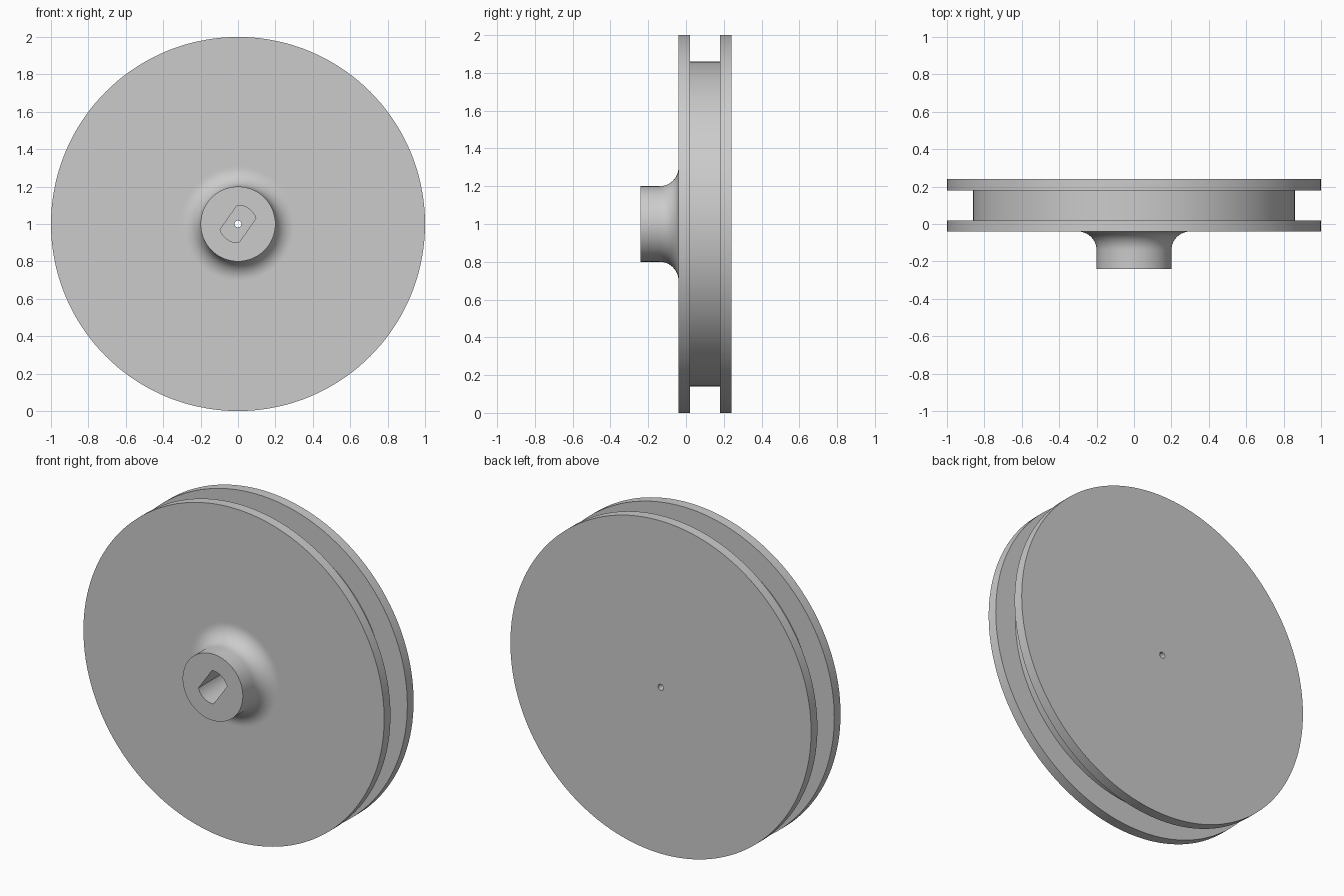
import bpy, bmesh
from math import sin, cos, pi, radians, acos

if "Cube" in bpy.data.objects:
    bpy.data.objects.remove(bpy.data.objects["Cube"], do_unlink=True)

SEGMENTS = 144
CENTRE_Z = 1.0

grey = bpy.data.materials.new("plain grey")
grey.use_nodes = True
colour = (0.6, 0.6, 0.6, 1)
grey.diffuse_color = colour
grey.node_tree.nodes["Principled BSDF"].inputs["Base Color"].default_value = colour


def add_object(name, bm):
    bmesh.ops.recalc_face_normals(bm, faces=bm.faces)
    mesh = bpy.data.meshes.new(name)
    bm.to_mesh(mesh)
    bm.free()
    mesh.materials.append(grey)
    obj = bpy.data.objects.new(name, mesh)
    obj.location.z = CENTRE_Z
    bpy.context.collection.objects.link(obj)
    return obj


def lathe(name, profile):
    """Turn a closed (radius, y) profile around the y axis."""
    bm = bmesh.new()
    rings = []
    for i in range(SEGMENTS):
        a = 2 * pi * i / SEGMENTS
        rings.append([bm.verts.new((r * cos(a), y, r * sin(a))) for r, y in profile])
    count = len(profile)
    for i in range(SEGMENTS):
        here, after = rings[i], rings[(i + 1) % SEGMENTS]
        for j in range(count):
            k = (j + 1) % count
            bm.faces.new((here[j], here[k], after[k], after[j]))
    return add_object(name, bm)


def slot_prism(name, radius, half_width, tilt, y0, y1):
    """Round bar with two parallel flats, used to cut the shaft socket."""
    bm = bmesh.new()
    spread = pi / 2 - acos(half_width / radius)
    steps = 16
    points = []
    for side in (0, pi):
        for i in range(steps + 1):
            a = tilt + side + spread * (2 * i / steps - 1)
            points.append((radius * cos(a), radius * sin(a)))
    face = bm.faces.new([bm.verts.new((x, y0, z)) for x, z in points])
    grown = bmesh.ops.extrude_face_region(bm, geom=[face])["geom"]
    for v in grown:
        if isinstance(v, bmesh.types.BMVert):
            v.co.y = y1
    return add_object(name, bm)


# Pulley profile: bored centre, hub, fillet, front flange, groove, back flange
hub_r, fillet, bore = 0.2, 0.1, 0.018
front, hub_front, back = -0.04, -0.24, 0.24
profile = [(bore, hub_front), (hub_r, hub_front)]
for i in range(13):
    a = pi / 2 * i / 12
    profile.append((hub_r + fillet * (1 - cos(a)), front - fillet * (1 - sin(a))))
profile += [(hub_r + fillet + 0.01, front), (1, front), (1, 0.02), (0.86, 0.02),
            (0.86, 0.18), (1, 0.18), (1, back), (bore, back)]
pulley = lathe("pulley_wheel", profile)

# Shaft socket with two flats, cut into the hub
cutter = slot_prism("socket_cutter", 0.1, 0.061, radians(55), hub_front - 0.1, 0.04)
cutter.hide_render = True
cut = pulley.modifiers.new("shaft socket", "BOOLEAN")
cut.operation = "DIFFERENCE"
cut.solver = "EXACT"
cut.object = cutter

bpy.context.view_layer.objects.active = pulley
bpy.ops.object.select_all(action="DESELECT")
pulley.select_set(True)
bpy.ops.object.modifier_apply(modifier=cut.name)
bpy.data.objects.remove(cutter, do_unlink=True)
bpy.ops.object.shade_smooth_by_angle(angle=radians(30))
